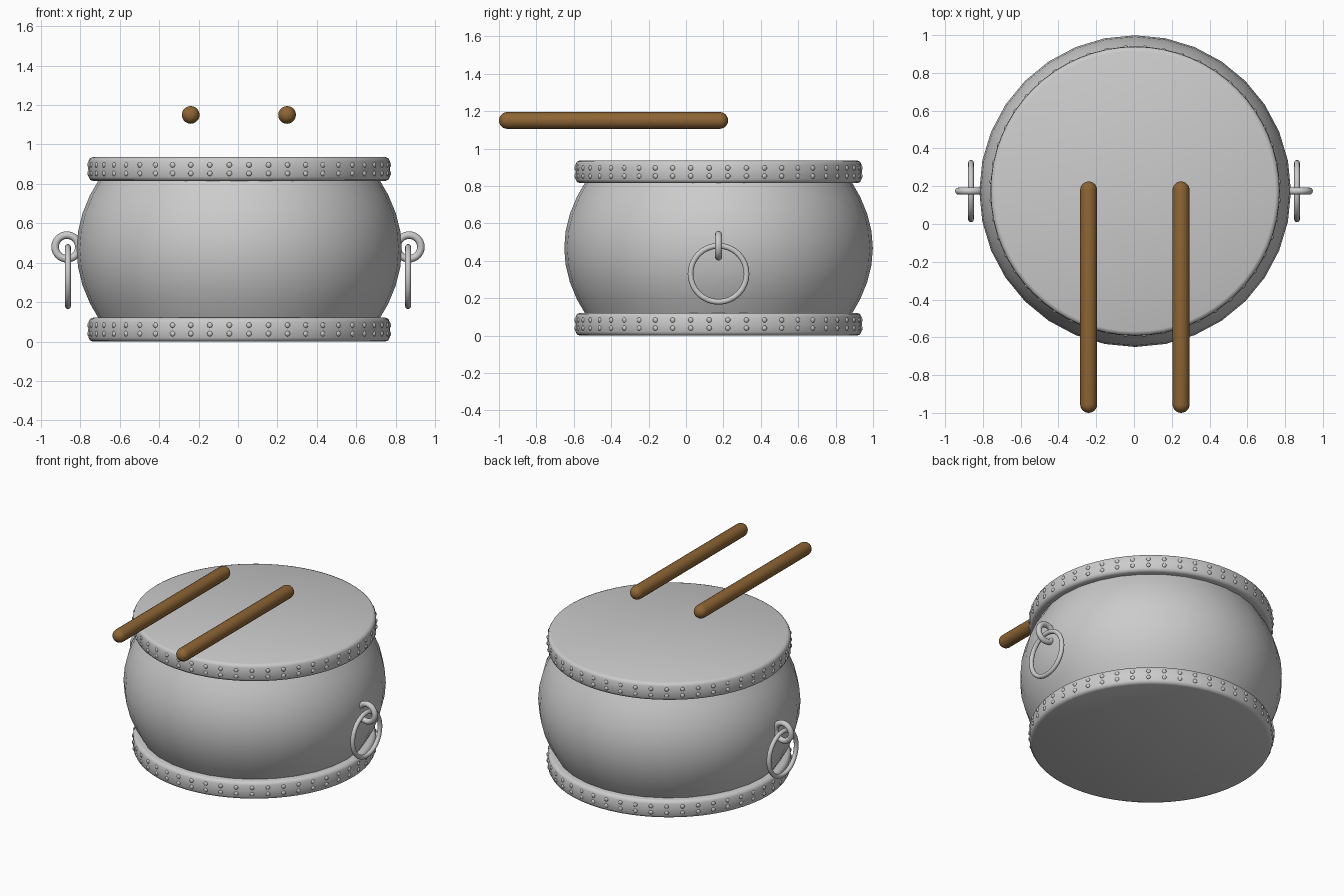
import bpy, bmesh
from math import pi, sin, cos, radians
from mathutils import Matrix, Vector

CX, CY = 0.006, 0.174          # drum axis
HALF = 0.468                   # half the drum height

if "Cube" in bpy.data.objects:
    bpy.data.objects.remove(bpy.data.objects["Cube"])


def material(name, rgb):
    mat = bpy.data.materials.new(name)
    mat.use_nodes = True
    mat.diffuse_color = (*rgb, 1)
    mat.node_tree.nodes["Principled BSDF"].inputs["Base Color"].default_value = (*rgb, 1)
    return mat


GREY = material("light grey", (0.6, 0.6, 0.6))
WOOD = material("brown wood", (0.27, 0.13, 0.035))


def finish(obj, name, mat, angle=40):
    obj.name = obj.data.name = name
    obj.data.materials.append(mat)
    bpy.ops.object.select_all(action="DESELECT")
    obj.select_set(True)
    bpy.context.view_layer.objects.active = obj
    bpy.ops.object.shade_smooth_by_angle(angle=radians(angle))
    return obj


def from_bmesh(bm, name, mat, location, angle=40):
    bmesh.ops.recalc_face_normals(bm, faces=bm.faces)
    mesh = bpy.data.meshes.new(name)
    bm.to_mesh(mesh)
    bm.free()
    obj = bpy.data.objects.new(name, mesh)
    obj.location = location
    bpy.context.collection.objects.link(obj)
    return finish(obj, name, mat, angle)


def lathe(name, profile, mat, location, steps, angle=40):
    """Spin (radius, height) points round the z axis."""
    bm = bmesh.new()
    verts = [bm.verts.new((r, 0, z)) for r, z in profile]
    edges = [bm.edges.new(pair) for pair in zip(verts, verts[1:])]
    bmesh.ops.spin(bm, geom=verts + edges, cent=(0, 0, 0), axis=(0, 0, 1),
                   angle=2 * pi, steps=steps)
    bmesh.ops.remove_doubles(bm, verts=bm.verts, dist=0.0001)
    return from_bmesh(bm, name, mat, location, angle)


def ring(name, location, rotation, major, minor):
    bpy.ops.mesh.primitive_torus_add(location=location, rotation=rotation,
                                     major_radius=major, minor_radius=minor,
                                     major_segments=32, minor_segments=12)
    return finish(bpy.context.object, name, GREY, 60)


# Bulging shell
shell = []
for i in range(9):
    t = i / 4 - 1
    shell.append((0.825 - 0.12 * t * t, HALF + 0.365 * t))
lathe("drum_shell", shell, GREY, (CX, CY, 0), 32, 60)

# Rounded skin rim with its flat head, mirrored for top and bottom
rim = [(0, 0), (0.742, 0), (0.757, 0.006), (0.764, 0.02), (0.766, 0.06),
       (0.764, 0.1), (0.757, 0.115), (0.742, 0.121), (0.68, 0.121)]
top_rim = [(r, 2 * HALF - z) for r, z in rim]
lathe("bottom_head", rim, GREY, (CX, CY, 0), 64, 50)
lathe("top_head", top_rim, GREY, (CX, CY, 0), 64, 50)


# Two rows of flattened studs round each rim
def studs(name, heights, count=48):
    bm = bmesh.new()
    for z in heights:
        for i in range(count):
            a = 2 * pi * (i + 0.5) / count
            place = (Matrix.Rotation(a, 4, "Z") @ Matrix.Translation((0.764, 0, z))
                     @ Matrix.Diagonal((0.6, 1, 1, 1)))
            bmesh.ops.create_icosphere(bm, subdivisions=2, radius=0.014, matrix=place)
    return from_bmesh(bm, name, GREY, (CX, CY, 0), 60)


studs("bottom_studs", (0.04, 0.083))
studs("top_studs", (2 * HALF - 0.083, 2 * HALF - 0.04))

# Side handles: a small fixed loop with a larger ring hanging through it
for side, name in ((1, "left"), (-1, "right")):
    ring(name + "_handle_loop", (side * 0.868, CY, 0.48), (pi / 2, 0, 0), 0.06, 0.019)
    ring(name + "_handle_ring", (side * 0.863, CY, 0.33), (0, pi / 2, 0), 0.15, 0.015)

# Round-ended drumsticks floating above the head
R, LENGTH = 0.045, 1.225
cap = [(R * sin(a * pi / 12), R - R * cos(a * pi / 12)) for a in range(7)]
stick = cap + [(r, LENGTH - z) for r, z in reversed(cap)]
for x, name in ((0.249, "left_drumstick"), (-0.24, "right_drumstick")):
    obj = lathe(name, stick, WOOD, (x, -1, 1.15), 20, 60)
    obj.rotation_euler = (-pi / 2, 0, 0)
